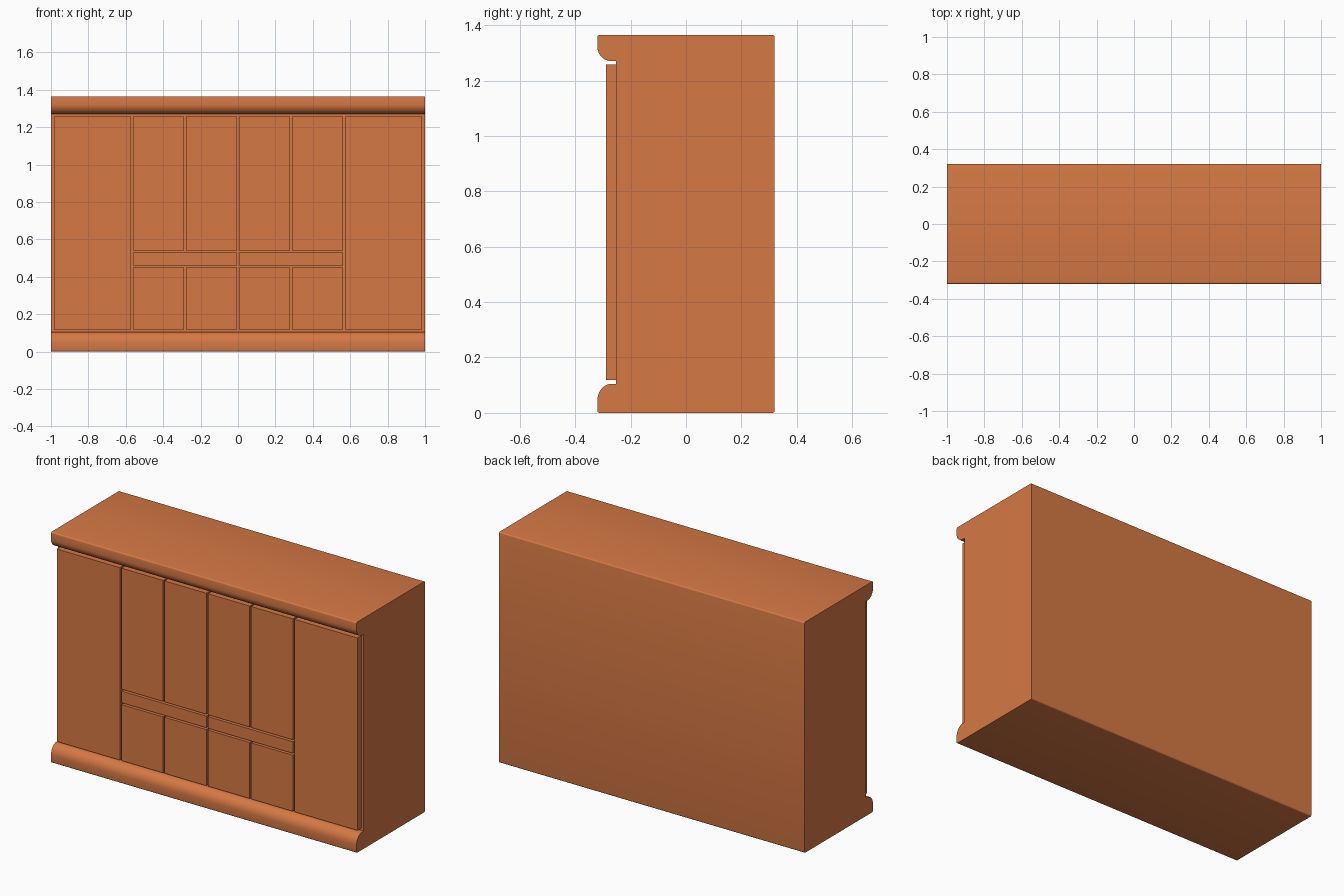
import bpy, bmesh, math

if "Cube" in bpy.data.objects:
    bpy.data.objects.remove(bpy.data.objects["Cube"])

wood = bpy.data.materials.new("warm_wood")
wood.diffuse_color = (0.67, 0.19, 0.058, 1)
wood.use_nodes = True
wood.node_tree.nodes["Principled BSDF"].inputs["Base Color"].default_value = wood.diffuse_color


def finish(name, bm):
    bmesh.ops.recalc_face_normals(bm, faces=bm.faces)
    mesh = bpy.data.meshes.new(name)
    bm.to_mesh(mesh)
    bm.free()
    mesh.materials.append(wood)
    ob = bpy.data.objects.new(name, mesh)
    bpy.context.collection.objects.link(ob)
    return ob


def arc(cy, cz, ry, rz, a0, a1, n):
    return [(cy + ry * math.cos(math.radians(a0 + (a1 - a0) * i / n)),
             cz + rz * math.sin(math.radians(a0 + (a1 - a0) * i / n))) for i in range(n + 1)]


# carcass: side profile with rounded plinth and cornice, swept along x
H, D, F, R = 1.365, 0.32, -0.253, 0.008
profile = (
    arc(D - R, R, R, R, -90, 0, 4)
    + arc(D - R, H - R, R, R, 0, 90, 4)
    + arc(-D + R, H - R, R, R, 90, 180, 4)
    + arc(-0.268, 1.322, 0.052, 0.052, 180, 270, 12)    # cornice curve
    + [(F, 1.27), (F, 0.105)]
    + arc(-0.268, 0.045, 0.052, 0.06, 90, 180, 12)      # plinth curve
    + arc(-D + R, R, R, R, 180, 270, 4)
)
bm = bmesh.new()
face = bm.faces.new([bm.verts.new((-1, y, z)) for y, z in profile])
ext = bmesh.ops.extrude_face_region(bm, geom=[face])
bmesh.ops.translate(bm, vec=(2, 0, 0),
                    verts=[g for g in ext["geom"] if isinstance(g, bmesh.types.BMVert)])
carcass = finish("cabinet_carcass", bm)
bpy.context.view_layer.objects.active = carcass
carcass.select_set(True)
bpy.ops.object.shade_smooth_by_angle(angle=math.radians(35))


def panel(name, x0, x1, z0, z1, y0=-0.289, y1=F + 0.002):
    bm = bmesh.new()
    bmesh.ops.create_cube(bm, size=1)
    for v in bm.verts:
        v.co = (x0 if v.co.x < 0 else x1,
                y0 if v.co.y < 0 else y1,
                z0 if v.co.z < 0 else z1)
    finish(name, bm)


# fronts, mirrored left and right
fronts = [
    ("tall_door", 0.571, 0.984, 0.118, 1.257),
    ("upper_inner_door", 0.005, 0.279, 0.541, 1.257),
    ("upper_outer_door", 0.288, 0.561, 0.541, 1.257),
    ("drawer_front", 0.005, 0.561, 0.461, 0.53),
    ("lower_inner_door", 0.005, 0.279, 0.118, 0.45),
    ("lower_outer_door", 0.288, 0.561, 0.118, 0.45),
]
for name, a, b, z0, z1 in fronts:
    panel(name + "_right", a, b, z0, z1)
    panel(name + "_left", -b, -a, z0, z1)
